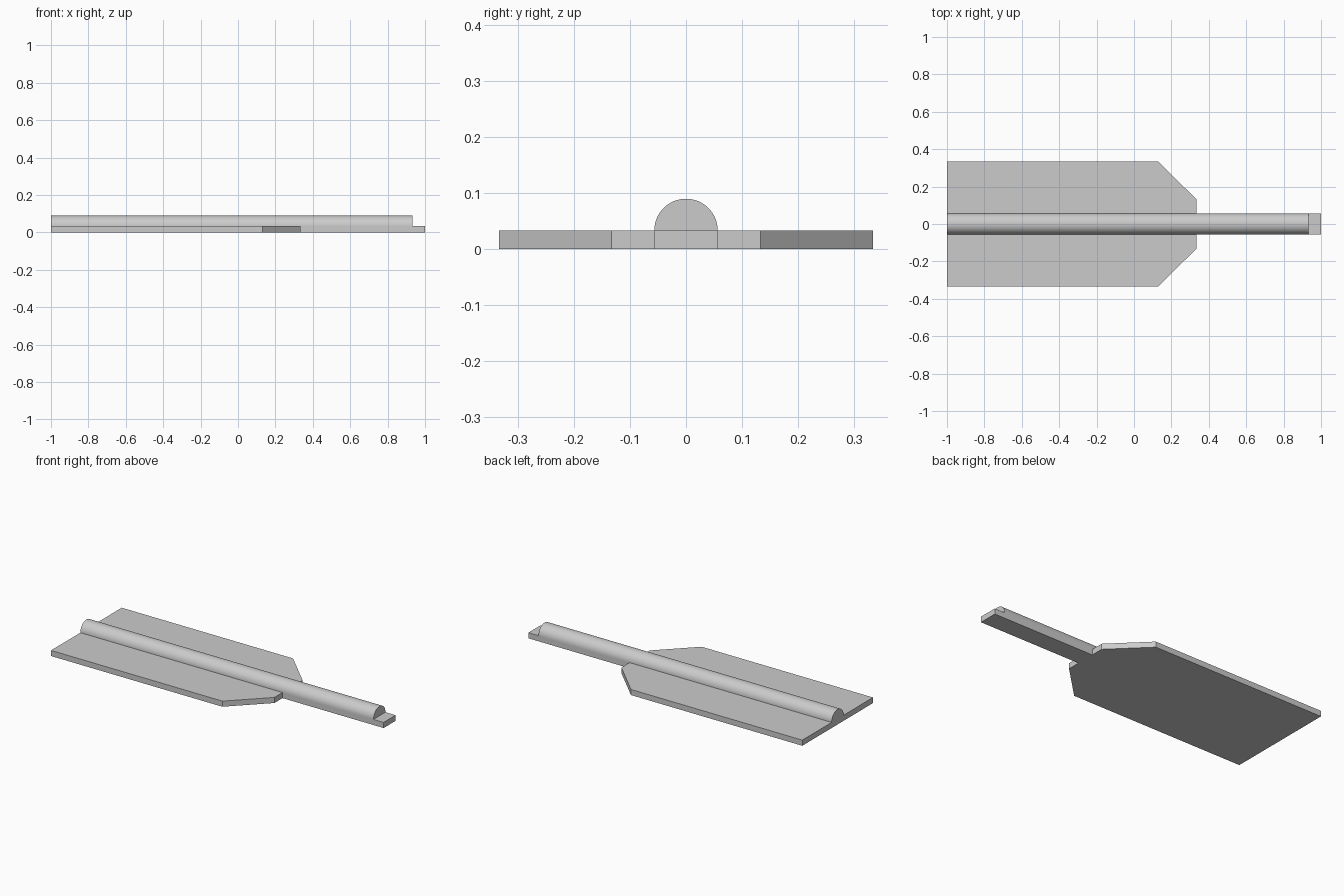
import bpy
import bmesh
from math import cos, sin, pi, radians
from mathutils import Vector

cube = bpy.data.objects.get("Cube")
if cube:
    bpy.data.objects.remove(cube, do_unlink=True)

THICK = 0.0335    # plate thickness
RADIUS = 0.0565   # rod radius, also half the handle width

grey = bpy.data.materials.new("light grey")
grey.use_nodes = True
colour = (0.6, 0.6, 0.6, 1)
grey.diffuse_color = colour
grey.node_tree.nodes["Principled BSDF"].inputs["Base Color"].default_value = colour


def extrude_profile(name, points, direction):
    """Solid made by extruding a closed flat outline along a direction."""
    bm = bmesh.new()
    face = bm.faces.new([bm.verts.new(p) for p in points])
    result = bmesh.ops.extrude_face_region(bm, geom=[face], use_keep_orig=True)
    moved = [v for v in result["geom"] if isinstance(v, bmesh.types.BMVert)]
    bmesh.ops.translate(bm, verts=moved, vec=Vector(direction))
    bmesh.ops.recalc_face_normals(bm, faces=bm.faces)
    mesh = bpy.data.meshes.new(name)
    bm.to_mesh(mesh)
    bm.free()
    mesh.materials.append(grey)
    obj = bpy.data.objects.new(name, mesh)
    bpy.context.collection.objects.link(obj)
    return obj


# Flat blade with clipped corners running into the narrow handle
half = [(-1, 0.333), (0.13, 0.333), (0.333, 0.133), (0.333, RADIUS), (1, RADIUS)]
outline = half + [(x, -y) for x, y in reversed(half)]
extrude_profile("blade_and_handle", [(x, y, 0) for x, y in outline], (0, 0, THICK))

# Half-round spine along the top, stopping short of the handle tip
STEPS = 32
arc = [(-1, RADIUS * cos(pi * i / STEPS), THICK + RADIUS * sin(pi * i / STEPS))
       for i in range(STEPS + 1)]
spine = extrude_profile("half_round_spine", arc, (1.933, 0, 0))

bpy.ops.object.select_all(action="DESELECT")
spine.select_set(True)
bpy.context.view_layer.objects.active = spine
bpy.ops.object.shade_smooth_by_angle(angle=radians(30))
